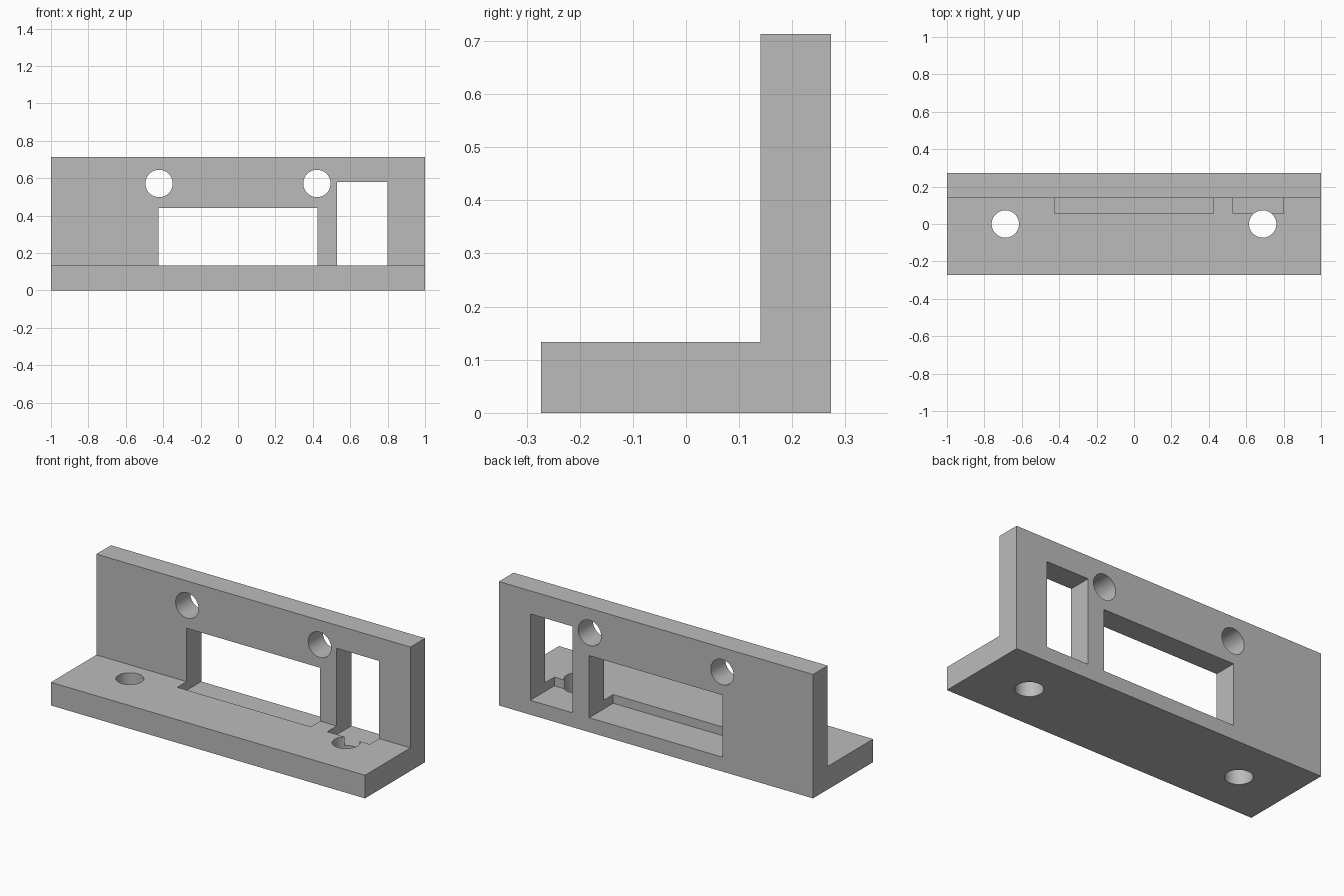
import bpy
import bmesh
from math import pi

default = bpy.data.objects.get("Cube")
if default:
    bpy.data.objects.remove(default, do_unlink=True)

DEPTH = 0.273      # half depth
HEIGHT = 0.713
BASE_TOP = 0.133
WALL_FRONT = 0.14
POCKET_FRONT = 0.055
POCKET_FLOOR = 0.083
HOLE_R = 0.073

# Single grey material
grey = bpy.data.materials.new("plain grey")
grey.use_nodes = True
grey.diffuse_color = (0.5, 0.5, 0.5, 1)
grey.node_tree.nodes["Principled BSDF"].inputs["Base Color"].default_value = grey.diffuse_color

# L-shaped bracket: side profile extruded along x
profile = [(-DEPTH, 0), (DEPTH, 0), (DEPTH, HEIGHT), (WALL_FRONT, HEIGHT),
           (WALL_FRONT, BASE_TOP), (-DEPTH, BASE_TOP)]
bm = bmesh.new()
face = bm.faces.new([bm.verts.new((-1, y, z)) for y, z in profile])
side = bmesh.ops.extrude_face_region(bm, geom=[face])["geom"]
bmesh.ops.translate(bm, vec=(2, 0, 0),
                    verts=[v for v in side if isinstance(v, bmesh.types.BMVert)])
bmesh.ops.recalc_face_normals(bm, faces=bm.faces)
mesh = bpy.data.meshes.new("bracket")
bm.to_mesh(mesh)
bm.free()
mesh.materials.append(grey)
bracket = bpy.data.objects.new("bracket", mesh)
bpy.context.collection.objects.link(bracket)


def cut(cutter):
    """Subtract the cutter from the bracket, then discard it."""
    cutter.hide_render = True
    mod = bracket.modifiers.new("cut", "BOOLEAN")
    mod.operation = "DIFFERENCE"
    mod.solver = "EXACT"
    mod.object = cutter
    bpy.context.view_layer.objects.active = bracket
    bpy.ops.object.modifier_apply(modifier=mod.name)
    bpy.data.objects.remove(cutter, do_unlink=True)


def cut_window(x0, x1, top):
    """Window through the wall that also recesses a pocket into the base."""
    back = DEPTH + 0.1
    bpy.ops.mesh.primitive_cube_add(
        size=1, location=((x0 + x1) / 2, (POCKET_FRONT + back) / 2, (POCKET_FLOOR + top) / 2))
    box = bpy.context.object
    box.scale = (x1 - x0, back - POCKET_FRONT, top - POCKET_FLOOR)
    cut(box)


def cut_hole(location, rotation=(0, 0, 0)):
    bpy.ops.mesh.primitive_cylinder_add(vertices=64, radius=HOLE_R, depth=0.4,
                                        location=location, rotation=rotation)
    cut(bpy.context.object)


# Wide display window and narrow side window
cut_window(-0.425, 0.425, 0.44)
cut_window(0.53, 0.8, 0.58)

# Screw holes in the wall and in the base
for s in (-1, 1):
    cut_hole((s * 0.422, 0.2, 0.572), (pi / 2, 0, 0))
    cut_hole((s * 0.688, 0, 0.07))

bpy.ops.object.select_all(action="DESELECT")
bracket.select_set(True)
bpy.context.view_layer.objects.active = bracket
bpy.ops.object.shade_smooth_by_angle()
